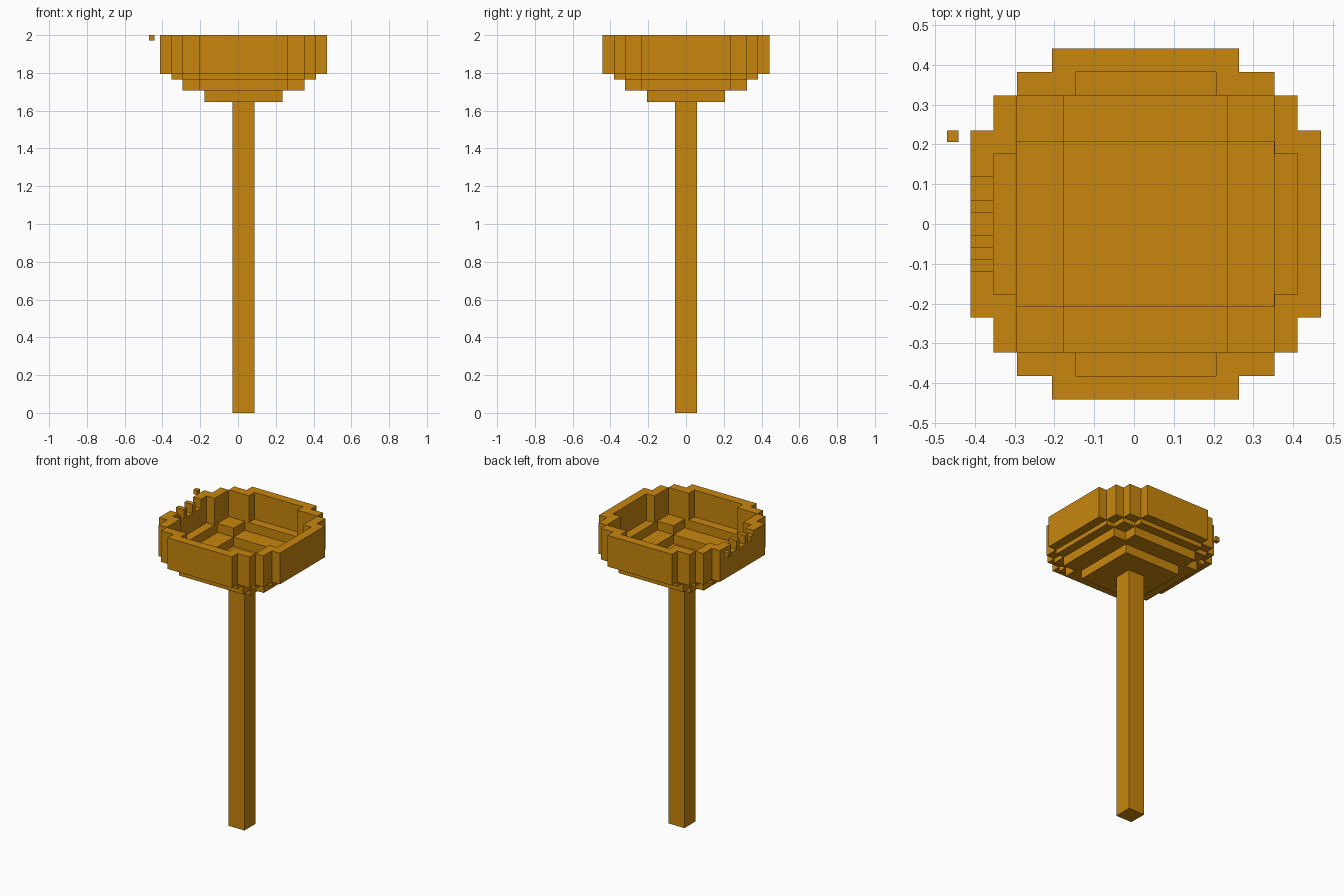
import bpy, bmesh
from mathutils import Matrix, Vector

cube = bpy.data.objects.get("Cube")
if cube:
    bpy.data.objects.remove(cube, do_unlink=True)

U = 2 / 68      # one block unit
CX = 1          # bowl and pole centre, in units along x

mat = bpy.data.materials.new("golden_ochre")
mat.use_nodes = True
COLOR = (0.578, 0.238, 0.004, 1)
mat.diffuse_color = COLOR
mat.node_tree.nodes["Principled BSDF"].inputs["Base Color"].default_value = COLOR


def blocks(name, boxes):
    """One object from boxes (x0, x1, y0, y1, z0, z1) in units about the bowl axis."""
    bm = bmesh.new()
    for x0, x1, y0, y1, z0, z1 in boxes:
        centre = Vector(((x0 + x1) / 2 + CX, (y0 + y1) / 2, (z0 + z1) / 2)) * U
        size = Vector((x1 - x0, y1 - y0, z1 - z0)) * U
        bmesh.ops.create_cube(bm, size=1, matrix=Matrix.Translation(centre) @ Matrix.Diagonal(size.to_4d()))
    mesh = bpy.data.meshes.new(name)
    bm.to_mesh(mesh)
    bm.free()
    mesh.materials.append(mat)
    obj = bpy.data.objects.new(name, mesh)
    bpy.context.collection.objects.link(obj)
    return obj


def turned(box):
    """The same box with x and y swapped."""
    x0, x1, y0, y1, z0, z1 = box
    return (y0, y1, x0, x1, z0, z1)


def mirrored(box, mx, my):
    x0, x1, y0, y1, z0, z1 = box
    if mx < 0:
        x0, x1 = -x1, -x0
    if my < 0:
        y0, y1 = -y1, -y0
    return (x0, x1, y0, y1, z0, z1)


def four_sides(box):
    """Repeat a +y side box on all four sides."""
    pair = [mirrored(box, 1, s) for s in (1, -1)]
    return pair + [turned(b) for b in pair]


def four_corners(box):
    return [mirrored(box, sx, sy) for sx in (1, -1) for sy in (1, -1)]


# Pole and the lowest floor plate
blocks("pole", [(-2, 2, -2, 2, 0, 56)])
blocks("floor_centre", [(-7, 7, -7, 7, 56, 58)])

# Stepped floor: side steps, corner steps and outer ledges
blocks("floor_side_steps", four_sides((-8, 8, 7, 11, 58, 60)))
blocks("floor_corner_steps", four_corners((7, 11, 7, 11, 60, 62)))
blocks("floor_outer_ledges", four_sides((-8, 8, 11, 13, 60, 61)) + four_sides((-6, 6, 11, 13, 61, 62)))
# Thin lip under the ledges joins them to the side steps
blocks("floor_ledge_rims", four_sides((-7, 7, 10.99, 11, 59.9, 62)))

# Rim walls: three plain sides, stepped corners
side = (-8, 8, 13, 15, 61, 68)
blocks("rim_back_wall", [side])
blocks("rim_front_wall", [mirrored(side, 1, -1)])
blocks("rim_left_wall", [turned(side)])
corner = (6, 11, 11, 13, 61, 68)
blocks("rim_corner_walls", four_corners(corner) + four_corners(turned(corner)))

# Notched side wall: the top of each stretch (y0, y1, top)
stretches = [(-8, -4, 68), (-4, -3, 67), (-3, -2, 66), (-2, -1, 68),
             (-1, 1, 66), (1, 2, 68), (2, 4, 66), (4, 8, 68)]
blocks("rim_notched_wall", [(-15, -13, -8, 8, 61, 65)]
       + [(-15, -13, y0, y1, 65, top) for y0, y1, top in stretches])

# Small loose chip beside the notched wall
blocks("loose_chip", [(-17, -16, 7, 8, 67, 68)])
